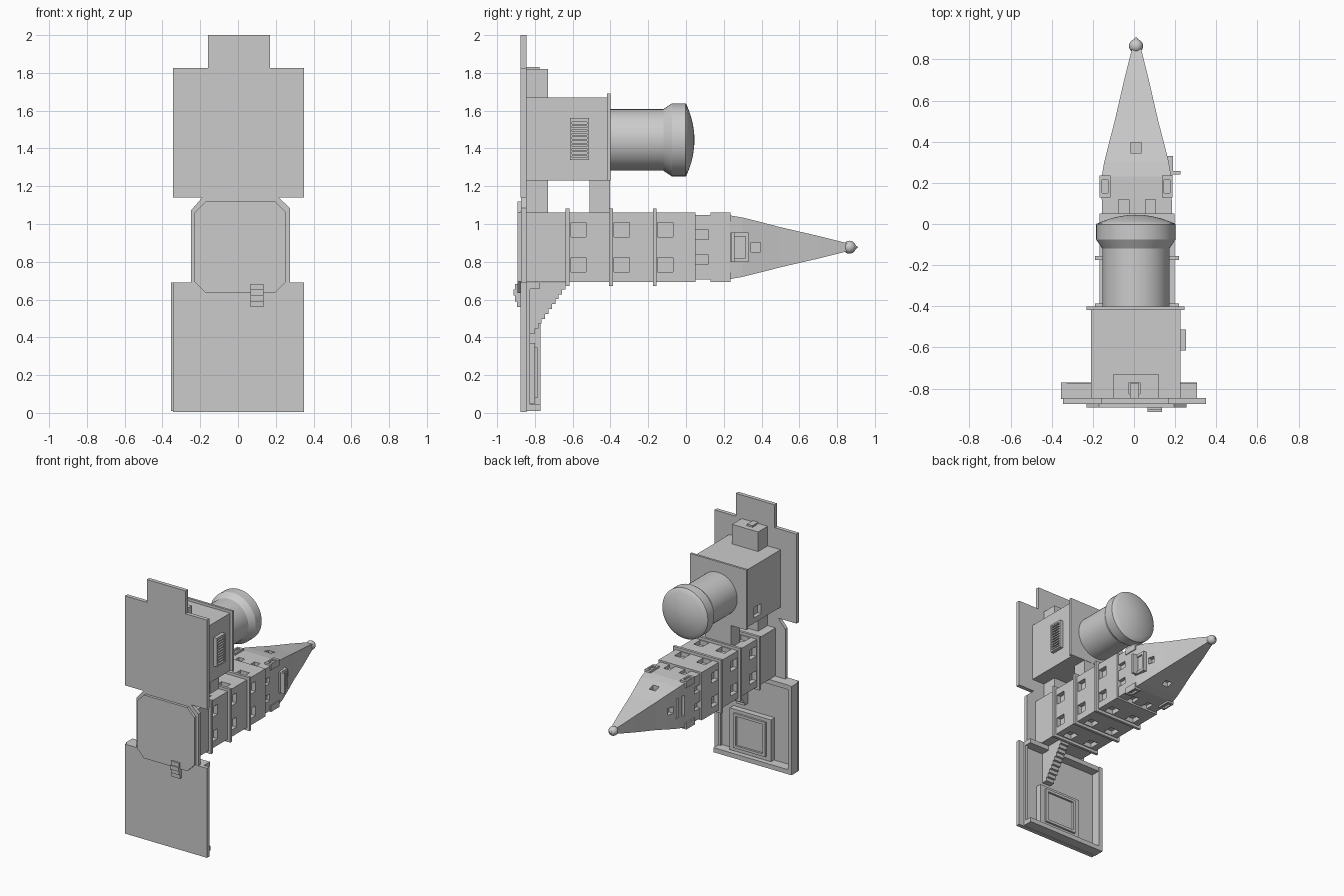
import bpy, bmesh, math
from mathutils import Matrix, Vector

old = bpy.data.objects.get("Cube")
if old:
    bpy.data.objects.remove(old, do_unlink=True)

stone = bpy.data.materials.new("plain grey")
stone.use_nodes = True
GREY = (0.6, 0.6, 0.6, 1)
stone.diffuse_color = GREY
stone.node_tree.nodes["Principled BSDF"].inputs["Base Color"].default_value = GREY


def finish(name, bm):
    bmesh.ops.recalc_face_normals(bm, faces=bm.faces)
    me = bpy.data.meshes.new(name)
    bm.to_mesh(me)
    bm.free()
    me.materials.append(stone)
    ob = bpy.data.objects.new(name, me)
    bpy.context.collection.objects.link(ob)
    return ob


def add_box(bm, x, y, z):
    lo, hi = Vector((x[0], y[0], z[0])), Vector((x[1], y[1], z[1]))
    m = Matrix.Translation((lo + hi) / 2) @ Matrix.Diagonal((hi - lo).to_4d())
    bmesh.ops.create_cube(bm, size=1, matrix=m)


def boxes(name, items):
    bm = bmesh.new()
    for item in items:
        add_box(bm, *item)
    return finish(name, bm)


def box(name, x, y, z):
    return boxes(name, [(x, y, z)])


def extrude(name, pts, axis, a, b):
    """Extrude a flat outline along x or y."""
    bm = bmesh.new()
    place = (lambda u, v, d: (d, u, v)) if axis == "x" else (lambda u, v, d: (u, d, v))
    f = bm.faces.new([bm.verts.new(place(u, v, a)) for u, v in pts])
    new = bmesh.ops.extrude_face_region(bm, geom=[f])["geom"]
    step = Vector(place(0, 0, b - a))
    bmesh.ops.translate(bm, vec=step, verts=[g for g in new if isinstance(g, bmesh.types.BMVert)])
    return finish(name, bm)


def loft(name, centre, stations, sides, turn=0.0):
    """Rings of given radius along y."""
    bm = bmesh.new()
    rings = []
    for y, r in stations:
        ang = [turn + math.tau * i / sides for i in range(sides)]
        rings.append([bm.verts.new((centre[0] + r * math.cos(t), y, centre[1] + r * math.sin(t))) for t in ang])
    for p, q in zip(rings, rings[1:]):
        for i in range(sides):
            j = (i + 1) % sides
            bm.faces.new((p[i], p[j], q[j], q[i]))
    bm.faces.new(rings[0])
    bm.faces.new(rings[-1])
    return finish(name, bm)


def cut(ob, items):
    cutter = boxes("cutter", items)
    mod = ob.modifiers.new("openings", "BOOLEAN")
    mod.operation = "DIFFERENCE"
    mod.solver = "EXACT"
    mod.object = cutter
    bpy.context.view_layer.objects.active = ob
    bpy.ops.object.modifier_apply(modifier=mod.name)
    bpy.data.objects.remove(cutter, do_unlink=True)


def smooth(ob):
    bpy.ops.object.select_all(action="DESELECT")
    ob.select_set(True)
    bpy.context.view_layer.objects.active = ob
    bpy.ops.object.shade_smooth_by_angle(angle=math.radians(30))


def ring_boxes(x, y, z, t):
    """Four bars round an opening in the xz plane."""
    return [((x[0], x[0] + t), y, z), ((x[1] - t, x[1]), y, z),
            ((x[0], x[1]), y, (z[0], z[0] + t)), ((x[0], x[1]), y, (z[1] - t, z[1]))]


CX, CZ = 0.015, 0.877

# Nave with two rows of recessed windows on each side
H = 0.183
nave = box("nave", (CX - H, CX + H), (-0.87, 0.05), (CZ - H, CZ + H))
holes = []
for y in (-0.57, -0.34, -0.11):
    ys = (y - 0.04, y + 0.04)
    for off in (-0.093, 0.093):
        for s in (-1, 1):
            d = sorted((s * (H - 0.035), s * (H + 0.05)))
            across = (off - 0.038, off + 0.038)
            holes.append(([CX + v for v in d], ys, [CZ + v for v in across]))
            holes.append(([CX + v for v in across], ys, [CZ + v for v in d]))
cut(nave, holes)
R = H + 0.021
boxes("nave_ribs", [((CX - R, CX + R), (y - 0.01, y + 0.01), (CZ - R, CZ + R))
                    for y in (-0.628, -0.397, -0.165)])

# Collar of blocks below the spire
box("spire_collar", (CX - 0.145, CX + 0.145), (0.04, 0.14), (CZ - 0.145, CZ + 0.145))
blocks = []
for a in (-0.13, 0, 0.13):
    for b in (-0.13, 0, 0.13):
        if a or b:
            blocks.append(((CX + a - 0.04, CX + a + 0.04), (0.045, 0.12), (CZ + b - 0.04, CZ + b + 0.04)))
boxes("collar_blocks", blocks)

# Square spire with openings
curve = [(0.12, 0.17), (0.23, 0.169), (0.3, 0.157), (0.4, 0.132), (0.5, 0.106), (0.7, 0.06), (0.86, 0.02)]
spire = loft("spire", (0.012, CZ), [(y, h * math.sqrt(2)) for y, h in curve], 4, math.pi / 4)
holes = []
for s in (-1, 1):
    d = sorted((s * 0.11, s * 0.2))
    holes.append(([0.012 + v for v in d], (0.345, 0.395), (CZ - 0.025, CZ + 0.025)))
    holes.append(((-0.018, 0.037), (0.345, 0.395), [CZ + v for v in d]))
holes += [((-0.2, -0.135), (0.24, 0.265), (0.80, 0.955)), ((-0.2, -0.135), (0.3, 0.325), (0.80, 0.955))]
cut(spire, holes)

# Corner tabs with sunken outer faces
tabs = []
for sx in (-1, 1):
    for sz in (-1, 1):
        x = sorted((0.01 + sx * 0.125, 0.01 + sx * 0.178))
        z = sorted((CZ + sz * 0.135, CZ + sz * 0.183))
        tabs.append((x, (0.13, 0.235), z))
corner = boxes("corner_tabs", tabs)
cut(corner, [((x[0] + 0.012, x[1] - 0.012), (0.15, 0.215), (zc - 0.015, zc + 0.015))
             for x, y, z in tabs for zc in (CZ - 0.183, CZ + 0.183)])

# Side dormer
dormer = box("spire_dormer", (0.12, 0.19), (0.235, 0.33), (0.80, 0.955))
cut(dormer, [((0.178, 0.25), (0.25, 0.315), (0.82, 0.935))])
box("dormer_sill", (0.15, 0.225), (0.24, 0.257), (0.80, 0.955))

# Ball and point on the tip
smooth(loft("finial", (0.01, CZ), [(0.865 + 0.034 * math.sin(t), 0.034 * math.cos(t) + 0.0005)
            for t in [math.pi * (i / 12 - 0.5) for i in range(13)]], 24))
loft("finial_point", (0.01, CZ), [(0.885, 0.02), (0.91, 0.001)], 12)

# Neck plate and octagonal panel
extrude("neck_plate", [(-0.25, 0.65), (0.275, 0.65), (0.275, 1.085), (0.215, 1.14), (-0.19, 1.14),
                       (-0.25, 1.07)], "y", -0.873, -0.845)
x0, x1, z0, z1, c = -0.23, 0.255, 0.635, 1.12, 0.06
extrude("octagon_panel", [(x0 + c, z0), (x1 - c, z0), (x1, z0 + c), (x1, z1 - c), (x1 - c, z1),
                          (x0 + c, z1), (x0, z1 - c), (x0, z0 + c)], "y", -0.893, -0.865)
boxes("front_steps", [((0.065, 0.135), (-0.89 - d, -0.87), (z, z + 0.031))
                      for z, d in ((0.56, 0.005), (0.591, 0.014), (0.622, 0.024), (0.652, 0.015))])

# Upper wall
boxes("upper_wall", [((-0.345, 0.35), (-0.875, -0.845), (1.14, 1.825)),
                     ((-0.16, 0.17), (-0.875, -0.845), (1.82, 2.0))])

# Head block with cap plate, hatch, posts and louvre
head = box("head_block", (-0.21, 0.225), (-0.85, -0.405), (1.23, 1.67))
cut(head, [((-0.3, -0.18), (-0.61, -0.52), (1.27, 1.35))])
box("head_cap", (-0.232, 0.245), (-0.417, -0.4), (1.23, 1.69))
block = box("top_block", (-0.10, 0.12), (-0.85, -0.73), (1.66, 1.82))
cut(block, [((-0.025, 0.03), (-0.825, -0.77), (1.76, 1.9))])
box("top_catch", (-0.02, 0.025), (-0.845, -0.775), (1.77, 1.83))
boxes("head_posts", [((-0.10, 0.12), y, (1.04, 1.24)) for y in ((-0.85, -0.73), (-0.51, -0.402))])
louvre = box("louvre_frame", (0.21, 0.252), (-0.615, -0.513), (1.34, 1.56))
cut(louvre, [((0.235, 0.3), (-0.603, -0.525), (1.352, 1.548))])
boxes("louvre_slats", [((0.23, 0.249), (-0.605, -0.523), (1.36 + i * 0.02, 1.37 + i * 0.02)) for i in range(10)])

# Drum with flared rim and domed end
dome = [(0.045 - 0.045 * (r / 0.193) ** 2, r) for r in (0.19, 0.16, 0.12, 0.08, 0.04, 0.001)]
smooth(loft("drum", (0.009, 1.445), [(-0.41, 0.163), (-0.12, 0.163), (-0.075, 0.193), (-0.002, 0.193)] + dome, 48))

# Lower wall with raised border
box("lower_wall", (-0.345, 0.35), (-0.875, -0.845), (0.005, 0.69))
boxes("lower_border", [((-0.355, -0.325), (-0.85, -0.77), (0.01, 0.69)),
                       ((-0.355, 0.305), (-0.85, -0.77), (0.01, 0.045)),
                       ((-0.345, 0.305), (-0.85, -0.775), (0.655, 0.69)),
                       ((0.285, 0.305), (-0.85, -0.825), (0.01, 0.69))])
boxes("lower_panel", [((-0.16, 0.19), (-0.85, -0.80), (0.05, 0.37))]
      + ring_boxes((-0.12, 0.15), (-0.81, -0.785), (0.08, 0.345), 0.02))

# Stepped fin under the nave
n = 10
pts = [(-0.85, 0.69), (-0.85, 0.42), (-0.80, 0.42)]
for i in range(n):
    y, z = -0.80 + 0.018 * i, 0.42 + 0.026 * (i + 1)
    pts += [(y, z), (y + 0.018, z)]
pts.append((-0.62, 0.69))
extrude("stair_fin", pts, "x", 0.065, 0.135)
